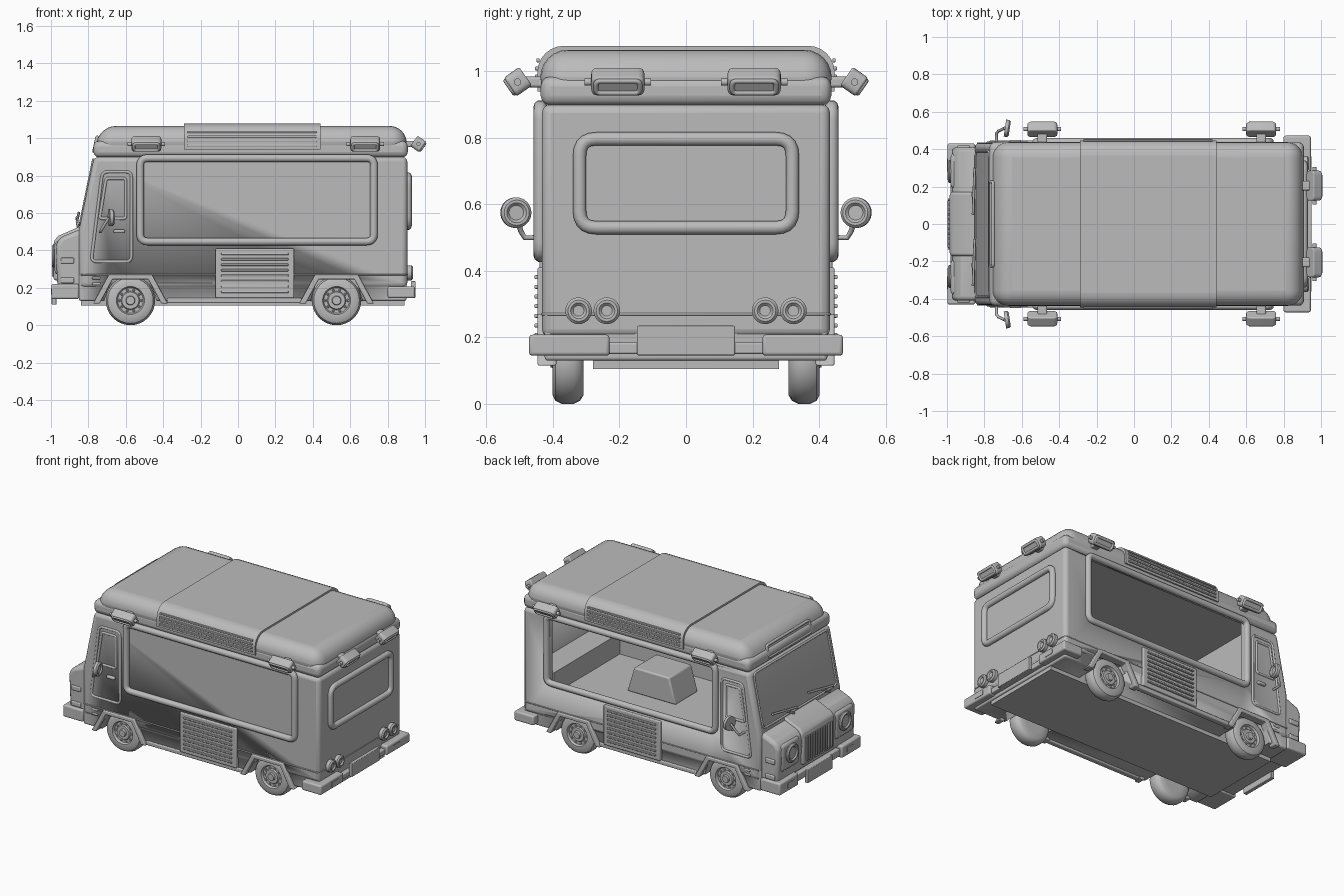
import bpy, bmesh, math
from mathutils import Vector, Matrix

if "Cube" in bpy.data.objects:
    bpy.data.objects.remove(bpy.data.objects["Cube"])

grey = bpy.data.materials.new("plain grey")
grey.use_nodes = True
COLOUR = (0.5, 0.5, 0.5, 1)
grey.diffuse_color = COLOUR
grey.node_tree.nodes["Principled BSDF"].inputs["Base Color"].default_value = COLOUR


def finish(name, bm, bevel=0.0, segments=3):
    bmesh.ops.recalc_face_normals(bm, faces=bm.faces)
    mesh = bpy.data.meshes.new(name)
    bm.to_mesh(mesh)
    bm.free()
    mesh.materials.append(grey)
    ob = bpy.data.objects.new(name, mesh)
    bpy.context.collection.objects.link(ob)
    if bevel:
        mod = ob.modifiers.new("bevel", 'BEVEL')
        mod.width, mod.segments, mod.limit_method = bevel, segments, 'ANGLE'
        mod.angle_limit = math.radians(25)
    bpy.ops.object.select_all(action='DESELECT')
    ob.select_set(True)
    bpy.context.view_layer.objects.active = ob
    bpy.ops.object.shade_smooth_by_angle(angle=math.radians(35))
    return ob


def prism(name, pts, y0, y1, bevel=0.0, segments=3):
    """Side profile of (x, z) points pushed across y."""
    bm = bmesh.new()
    face = bm.faces.new([bm.verts.new((x, y0, z)) for x, z in pts])
    out = bmesh.ops.extrude_face_region(bm, geom=[face])
    verts = [v for v in out["geom"] if isinstance(v, bmesh.types.BMVert)]
    bmesh.ops.translate(bm, verts=verts, vec=(0, y1 - y0, 0))
    return finish(name, bm, bevel, segments)


def box(name, x0, x1, y0, y1, z0, z1, bevel=0.0):
    return prism(name, [(x0, z0), (x1, z0), (x1, z1), (x0, z1)], y0, y1, bevel)


def lathe(name, profile, centre, axis, steps=32):
    """Spin (radius, offset) points round an axis through the centre."""
    bm = bmesh.new()
    verts = [bm.verts.new((r, 0, h)) for r, h in profile]
    edges = [bm.edges.new(p) for p in zip(verts, verts[1:])]
    bmesh.ops.spin(bm, geom=verts + edges, cent=(0, 0, 0), axis=(0, 0, 1),
                   angle=math.tau, steps=steps)
    bmesh.ops.remove_doubles(bm, verts=bm.verts, dist=0.0001)
    turn = Vector(axis).to_track_quat('Z', 'Y').to_matrix().to_4x4()
    bm.transform(Matrix.Translation(centre) @ turn)
    return finish(name, bm)


def disc(name, centre, axis, r, h, lip=0.008):
    return lathe(name, [(0, 0), (r, 0), (r, h - lip), (r - lip, h), (r - 2 * lip, h),
                        (r - 3 * lip, h - lip), (0, h - lip)], centre, axis)


def rounded(pts, r):
    """Round the corners of a closed 2D outline."""
    out = []
    for i, p in enumerate(pts):
        p, a, b = Vector(p), Vector(pts[i - 1]), Vector(pts[(i + 1) % len(pts)])
        s, e = p + (a - p).normalized() * r, p + (b - p).normalized() * r
        for k in range(6):
            t = k / 5
            out.append(s * (1 - t) ** 2 + p * 2 * t * (1 - t) + e * t * t)
    return out


def rect(a0, a1, b0, b1):
    return [(a0, b0), (a1, b0), (a1, b1), (a0, b1)]


def tube(name, pts, radius, closed=False):
    curve = bpy.data.curves.new(name, 'CURVE')
    curve.dimensions = '3D'
    curve.bevel_depth, curve.bevel_resolution, curve.use_fill_caps = radius, 3, True
    spline = curve.splines.new('POLY')
    spline.points.add(len(pts) - 1)
    for point, p in zip(spline.points, pts):
        point.co = (*p, 1)
    spline.use_cyclic_u = closed
    curve.materials.append(grey)
    ob = bpy.data.objects.new(name, curve)
    bpy.context.collection.objects.link(ob)
    return ob


def side_frame(name, pts, r, y, radius):
    return tube(name, [(p.x, y, p.y) for p in rounded(pts, r)], radius, True)


def cut(target, cutter):
    mod = target.modifiers.new("cut", 'BOOLEAN')
    mod.object, mod.solver = cutter, 'EXACT'
    cutter.hide_render = True
    cutter.hide_set(True)


# Body shell with the open serving side and room inside
WIDE = 0.433
body = prism("body", [(-.85, .2), (-.85, .51), (-.77, .9), (.905, .9), (.905, .2)], -WIDE, WIDE, .025)
sill = prism("sill", [(-.85, .13), (-.85, .27), (.9, .27), (.9, .13)], -.425, .425, .01)
cut(body, box("room_cutter", -.6, .87, -.4, .4, .36, .95))
cut(body, box("hatch_cutter", -.505, .71, .3, .6, .445, .89))
for s in (-1, 1):
    for x in (-.575, .527):
        well = prism("well_cutter", [(x - .165, .05), (x - .1, .255), (x + .1, .255), (x + .165, .05)],
                     s * .28, s * .6)
        cut(body, well)
        cut(sill, well)
box("underside", -.84, .89, -.28, .28, .105, .2)
side_line = tube("lower_seam", [(-.84, -WIDE, .27), (.89, -WIDE, .27), (.905, -.41, .27),
                                (.905, .41, .27), (.89, WIDE, .27), (-.84, WIDE, .27)], .004)

# Roof cap, with a wide band folded over it
prism("roof_cap", [(-.775, .9), (-.735, 1.065), (.895, 1.065), (.908, .9)], -WIDE - .005, WIDE + .005, .085, 6)
box("roof_lip", -.773, .908, -.437, .437, .897, .985, .03)
band = box("roof_band", -.29, .44, -.447, .447, .9, 1.077)
bm = bmesh.new()
bm.from_mesh(band.data)
bmesh.ops.bevel(bm, geom=[e for e in bm.edges if all(v.co.z > 1 for v in e.verts)
                and abs(e.verts[0].co.x - e.verts[1].co.x) > .1],
                offset=.08, segments=6, profile=.5, affect='EDGES')
for v in bm.verts:
    v.co.z = max(v.co.z, .94)
bm.to_mesh(band.data)
bm.free()
for s in (-1, 1):
    for k in range(4):
        z = .955 + k * .024
        box("band_rib", -.27, .42, s * .44, s * (.454 - .004 * (k > 2)), z, z + .012, .003)

# Interior ledges and cooking unit
box("rear_ledge", .70, .87, -.4, .4, .36, .50)
box("wall_ledge", -.5, .7, -.4, -.3, .36, .50)
prism("cooking_unit", [(.0, .36), (.36, .36), (.31, .53), (.05, .53)], -.13, .11, .01)

# Side window frames, serving shelf edge, vents and doors
for s in (-1, 1):
    side_frame("side_window_frame", rect(-.523, .727, .447, .893), .04, s * .438, .021)
    box("vent_panel", -.12, .30, s * .40, s * .447, .145, .41, .006)
    for k in range(8):
        z = .172 + k * .029
        box("vent_slat", -.09, .27, s * .44, s * .456, z, z + .012, .004)
    side_frame("door_frame", [(-.785, .34), (-.57, .34), (-.57, .82), (-.725, .82)], .03, s * WIDE, .008)
    side_frame("door_window_frame", [(-.74, .57), (-.6, .57), (-.6, .785), (-.705, .785)], .015, s * WIDE, .008)
    box("door_handle", -.665, -.605, s * .42, s * .45, .492, .512, .008)
    tube("mirror_arm", [(-.735, s * .43, .5), (-.735, s * .485, .5), (-.725, s * .497, .52),
                        (-.69, s * .513, .575)], .008)
    disc("mirror", (-.69, s * .513, .575), (1, -s * .15, 0), .046, .026)

# Wheels and angular arches
for s in (-1, 1):
    for x in (-.575, .527):
        lathe("tyre", [(.065, .0), (.105, .0), (.122, .01), (.132, .03), (.132, .065), (.122, .085),
                       (.105, .094), (.075, .094), (.068, .08), (.05, .08), (.045, .088), (.025, .088),
                       (.022, .1), (.0, .1), (0, 0), (.065, 0)], (x, s * .308, .132), (0, s, 0))
        for k in range(10):
            a = k * math.tau / 10
            disc("wheel_nut", (x + .058 * math.cos(a), s * .386, .132 + .058 * math.sin(a)),
                 (0, s, 0), .007, .006, .002)
        arch = [(-.2, .115), (-.115, .27), (.115, .27), (.2, .115), (.165, .115), (.095, .245), (-.095, .245), (-.165, .115)]
        prism("wheel_arch", [(x + a, z) for a, z in arch], s * .39, s * .447, .006)
    box("side_skirt", -.38, .34, s * .40, s * .437, .118, .145, .006)

# Lamps on brackets round the roof
def lamp(name, x, y, angle):
    out = Matrix.Translation((x, y, .968)) @ Matrix.Rotation(angle, 4, 'Z')
    tilt = out @ Matrix.Translation((0, -.07, 0)) @ Matrix.Rotation(math.radians(35), 4, 'X')
    shell = prism(name, [(p.x, p.y) for p in rounded(rect(-.08, .08, -.034, .034), .022)], -.026, .03, .006)
    shell.matrix_world = tilt
    rim = tube(name + "_rim", [(p.x, -.026, p.y) for p in rounded(rect(-.066, .066, -.022, .022), .015)], .008, True)
    rim.matrix_world = tilt
    pivot = tube(name + "_pivot", [(-.1, 0, 0), (.1, 0, 0)], .011)
    pivot.matrix_world = tilt
    arm = box(name + "_bracket", -.025, .025, -.06, .02, -.016, .016, .008)
    arm.matrix_world = out

for s in (-1, 1):
    for x in (-.49, .68):
        lamp("side_lamp", x, s * .437, 0 if s < 0 else math.pi)
    lamp("rear_lamp", .895, s * .205, math.pi / 2)

# Rear window, lights and bumpers
tube("rear_window_frame", [(.908, p.x, p.y) for p in rounded(rect(-.32, .32, .53, .797), .05)], .021, True)
for s in (-1, 1):
    for y in (.238, .323):
        disc("rear_light", (.9, s * y, .28), (1, 0, 0), .04, .035)
    box("rear_bumper_end", .80, .945, s * .23, s * .472, .145, .208, .01)
    box("rear_bumper_light", .94, .948, s * .29, s * .36, .162, .19)
    box("front_bumper_end", -.998, -.85, s * .23, s * .43, .14, .22, .01)
    box("front_bumper_light", -1, -.99, s * .28, s * .35, .165, .195)
    for z in (.215, .245):
        box("step_ridge", -.78, -.735, s * .42, s * .438, z, z + .014, .005)
box("rear_bumper", .85, .93, -.25, .25, .15, .185, .006)
box("rear_plate", .925, .949, -.147, .147, .146, .235, .004)
box("front_bumper", -.98, -.85, -.25, .25, .15, .2, .006)
box("front_plate", -.996, -.97, -.13, .13, .11, .2, .004)

# Hood, grille and front lights
prism("nose", [(-.965, .2), (-.975, .43), (-.95, .47), (-.84, .515), (-.75, .5), (-.75, .2)], -.41, .41, .03)
prism("hood_panel", [(-.98, .36), (-.985, .45), (-.96, .478), (-.84, .53), (-.8, .5), (-.8, .36)], -.17, .17, .012)
box("grille_surround", -.986, -.94, -.165, .165, .24, .445, .012)
for k in range(11):
    y = -.13 + k * .026
    box("grille_bar", -.995, -.97, y - .006, y + .006, .26, .425, .003)
for s in (-1, 1):
    box("headlight_panel", -.98, -.94, s * .19, s * .38, .27, .45, .02)
    disc("headlight", (-.965, s * .28, .37), (-1, 0, 0), .062, .03)
    for z, x in ((.345, -.912), (.24, -.912)):
        box("corner_light", x - .035, x + .035, s * .39, s * .42, z - .016, z + .016, .006)

# Windshield, wipers and roof sign panel
def slope(y, z, out=0.0):
    return (-.85 + (z - .51) * .205 - out, y, z)

tube("windshield_frame", [slope(p.x, p.y) for p in rounded(rect(-.39, .39, .535, .885), .03)], .007, True)
for y in (-.3, .08):
    tube("wiper_arm", [slope(y, .525, .01), slope(y + .09, .575, .025)], .007)
    tube("wiper_blade", [slope(y - .03, .555, .02), slope(y + .22, .6, .02)], .007)
tube("sign_frame", [(-.77 + (p.y - .93) * .22, p.x, p.y) for p in rounded(rect(-.225, .225, .93, 1.005), .015)], .009, True)
